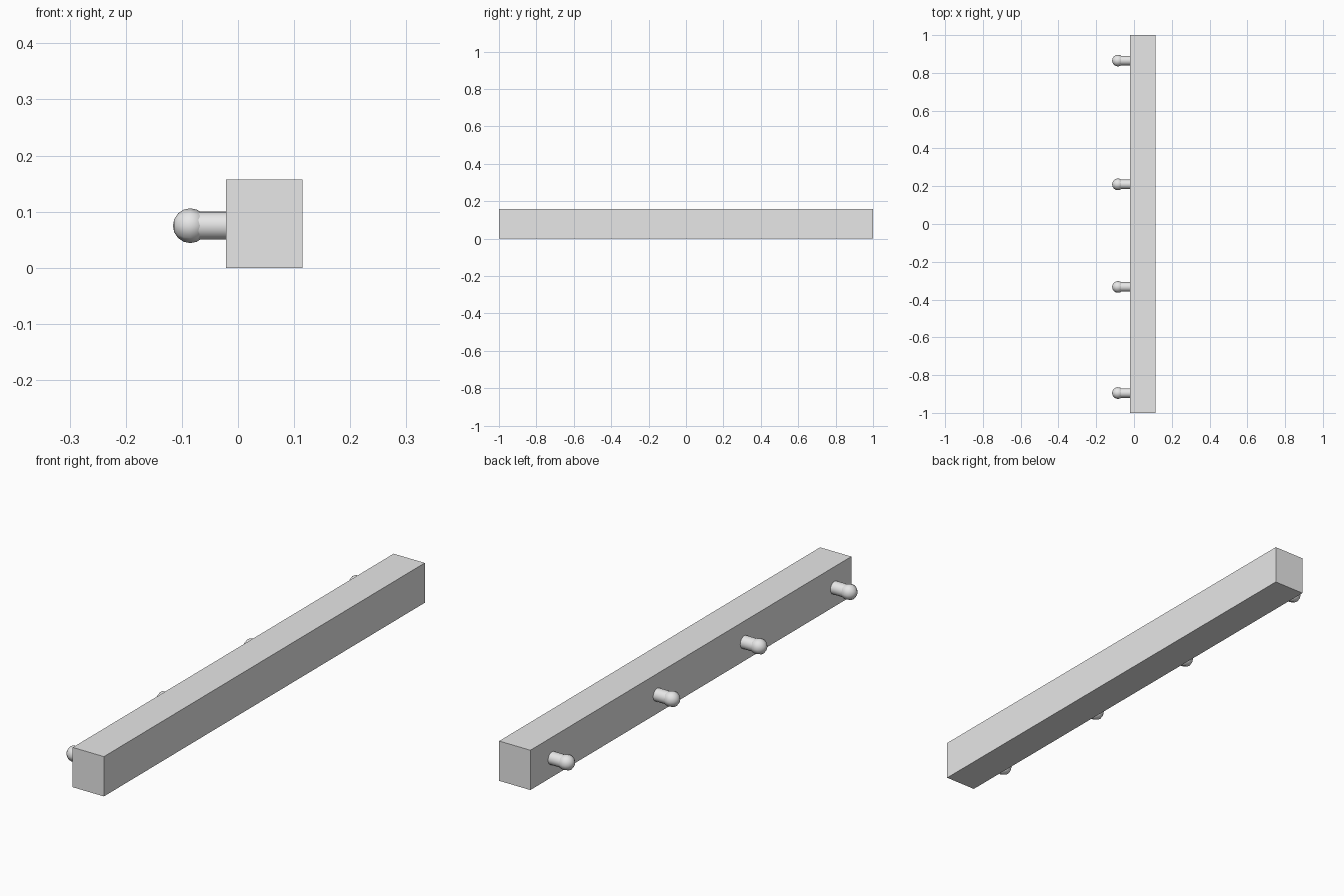
import bpy
import bmesh
import math
from mathutils import Matrix

cube = bpy.data.objects.get("Cube")
if cube:
    bpy.data.objects.remove(cube, do_unlink=True)

GREY = (0.8, 0.8, 0.8, 1.0)
grey = bpy.data.materials.new("light_grey")
grey.use_nodes = True
grey.diffuse_color = GREY
grey.node_tree.nodes["Principled BSDF"].inputs["Base Color"].default_value = GREY


def add_object(name, bm, smooth=False):
    mesh = bpy.data.meshes.new(name)
    bmesh.ops.recalc_face_normals(bm, faces=bm.faces)
    for face in bm.faces:
        face.smooth = smooth and len(face.verts) <= 4
    bm.to_mesh(mesh)
    bm.free()
    mesh.materials.append(grey)
    obj = bpy.data.objects.new(name, mesh)
    bpy.context.collection.objects.link(obj)
    return obj


# Long square-edged rail
X_INNER, X_OUTER, HEIGHT = -0.021, 0.115, 0.157
bm = bmesh.new()
bmesh.ops.create_cube(bm, size=1)
bmesh.ops.scale(bm, verts=bm.verts, vec=(X_OUTER - X_INNER, 2, HEIGHT))
bmesh.ops.translate(bm, verts=bm.verts, vec=((X_INNER + X_OUTER) / 2, 0, HEIGHT / 2))
add_object("rail", bm)

# Pegs: a round shaft ending in a coarse ball knob
PEG_Z, BALL_X, BALL_R, SHAFT_R = 0.075, -0.085, 0.031, 0.025
turn = Matrix.Rotation(math.pi / 2, 4, "Y")
for i, y in enumerate((-0.895, -0.333, 0.21, 0.865), start=1):
    bm = bmesh.new()
    length = X_INNER - BALL_X
    bmesh.ops.create_cone(bm, cap_ends=True, segments=16, radius1=SHAFT_R,
                          radius2=SHAFT_R, depth=length)
    center = Matrix.Translation(((X_INNER + BALL_X) / 2, y, PEG_Z))
    bmesh.ops.transform(bm, matrix=center @ turn, verts=bm.verts)
    add_object(f"peg_shaft_{i}", bm, smooth=True)

    bm = bmesh.new()
    bmesh.ops.create_uvsphere(bm, u_segments=8, v_segments=8, radius=BALL_R)
    place = Matrix.Translation((BALL_X, y, PEG_Z))
    bmesh.ops.transform(bm, matrix=place @ turn, verts=bm.verts)
    add_object(f"peg_knob_{i}", bm, smooth=True)
